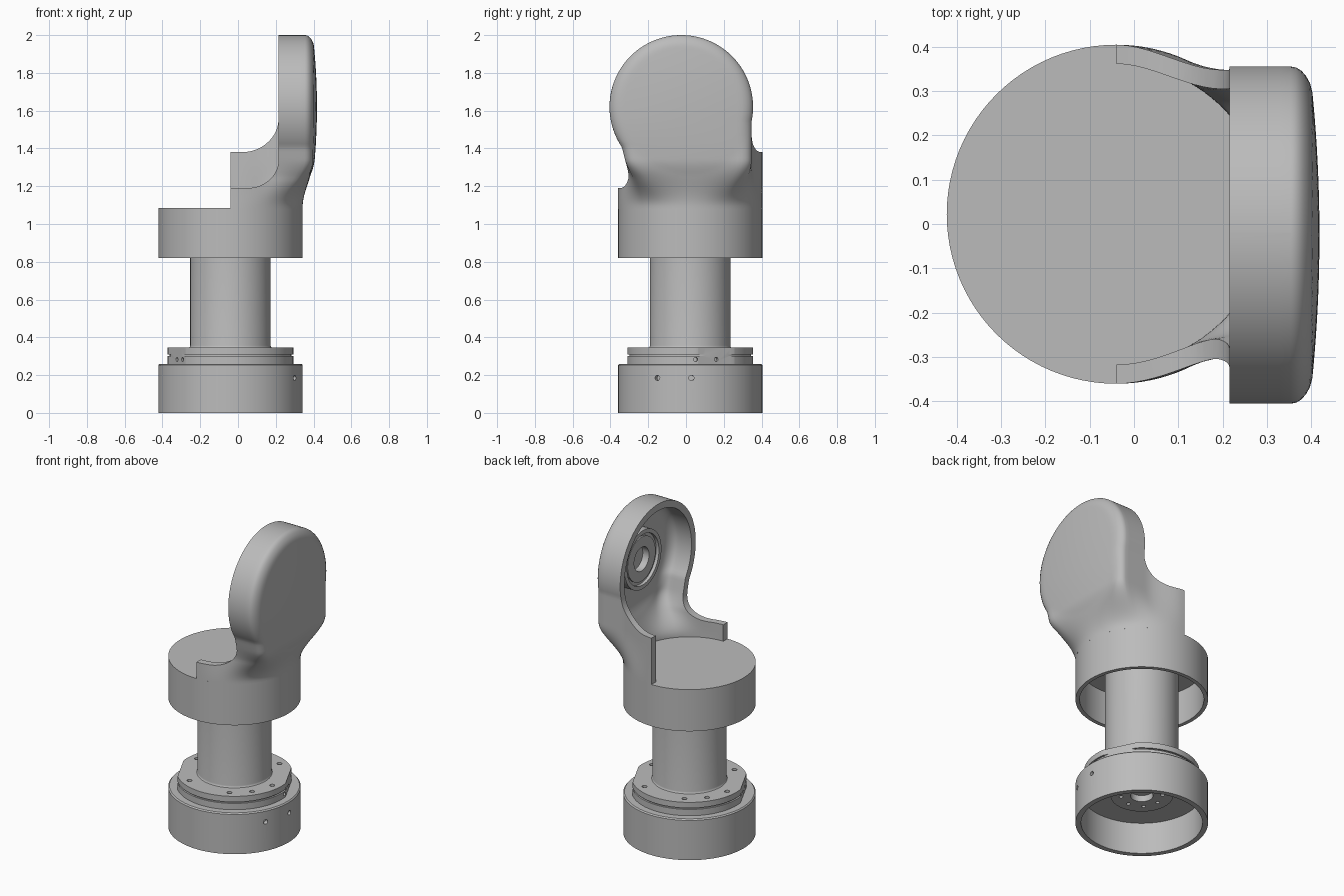
import bpy, bmesh
from math import sin, cos, pi, sqrt, hypot, radians
from mathutils import Matrix, Vector

if "Cube" in bpy.data.objects:
    bpy.data.objects.remove(bpy.data.objects["Cube"])

grey = bpy.data.materials.new("machined_grey")
grey.use_nodes = True
grey.diffuse_color = (0.5, 0.5, 0.5, 1)
grey.node_tree.nodes["Principled BSDF"].inputs["Base Color"].default_value = (0.5, 0.5, 0.5, 1)

AXIS = Matrix.Translation((-0.04, 0.022, 0))     # upright axis of the stand
R = 0.382                                        # radius of base and turret
HEAD_R, HEAD_Y, HEAD_Z = 0.38, -0.025, 1.62      # round head
HEAD_BACK = 0.215


def finish(bm, name):
    bmesh.ops.remove_doubles(bm, verts=bm.verts, dist=1e-5)
    bmesh.ops.recalc_face_normals(bm, faces=bm.faces)
    mesh = bpy.data.meshes.new(name)
    bm.to_mesh(mesh)
    bm.free()
    mesh.materials.append(grey)
    ob = bpy.data.objects.new(name, mesh)
    bpy.context.collection.objects.link(ob)
    return ob


def lathe(name, profile, closed=False, matrix=AXIS, steps=96):
    bm = bmesh.new()
    vs = [bm.verts.new((r, 0, z)) for r, z in profile]
    es = [bm.edges.new(p) for p in zip(vs, vs[1:])]
    if closed:
        es.append(bm.edges.new((vs[-1], vs[0])))
    bmesh.ops.spin(bm, geom=vs + es, cent=(0, 0, 0), axis=(0, 0, 1),
                   angle=2 * pi, steps=steps)
    bm.transform(matrix)
    return finish(bm, name)


def cut(target, cutter):
    mod = target.modifiers.new("cut", 'BOOLEAN')
    mod.operation, mod.solver, mod.object = 'DIFFERENCE', 'EXACT', cutter
    bpy.context.view_layer.objects.active = target
    bpy.ops.object.modifier_apply(modifier=mod.name)
    bpy.data.objects.remove(cutter)


def hole_cutter(places, radius, depth):
    bm = bmesh.new()
    for m in places:
        bmesh.ops.create_cone(bm, cap_ends=True, segments=16, radius1=radius,
                              radius2=radius, depth=depth, matrix=m)
    return finish(bm, "hole_cutter")


def upright(deg, r, z):
    return AXIS @ Matrix.Rotation(radians(deg), 4, 'Z') @ Matrix.Translation((r, 0, z))


def sideways(deg, r, z):
    return upright(deg, r, z) @ Matrix.Rotation(pi / 2, 4, 'Y')


def smoothstep(a, b, v):
    t = min(1, max(0, (v - a) / (b - a)))
    return t * t * (3 - 2 * t)


# Base: hollow cup with a bolted hub under its floor
base = lathe("base", [(0, 0.26), (0.375, 0.26), (R, 0.253), (R, 0), (0.35, 0),
                      (0.35, 0.2), (0.18, 0.2), (0.18, 0.18), (0.065, 0.18),
                      (0.065, 0.22), (0, 0.22)])
cut(base, hole_cutter([sideways(a, R, 0.185) for a in (-27, 1)], 0.014, 0.05))
cut(base, hole_cutter([upright(a, 0.12, 0.18) for a in range(0, 360, 45)], 0.012, 0.04))

# Flange: two rings with a groove between, two flats and bolt holes
flange = lathe("flange", [(0, 0.345), (0.333, 0.345), (0.333, 0.309), (0.322, 0.309),
                          (0.322, 0.3), (0.333, 0.3), (0.333, 0.255), (0, 0.255)])
bm = bmesh.new()
for a in (26, 206):
    bmesh.ops.create_cube(bm, size=1, matrix=upright(a, 0.815, 0.3))
cut(flange, finish(bm, "flat_cutter"))
bolts = [a + h for a in (59, 119, 146, 175) for h in (0, 180)]
cut(flange, hole_cutter([upright(a, 0.283, 0.345) for a in bolts], 0.015, 0.05))
cut(flange, hole_cutter([sideways(a, 0.32, 0.283) for a in (5, 26, 206, 218)], 0.011, 0.05))

# Column with a small foot fillet
foot = [(0.213 + 0.017 * (1 - sin(i * pi / 8)), 0.357 - 0.017 * cos(i * pi / 8))
        for i in range(5)]
lathe("column", [(0, 0.335), (0.23, 0.335)] + foot + [(0.213, 1.06), (0, 1.06)])

# Turret: inverted cup on top of the column
lathe("turret", [(0, 1.085), (R, 1.085), (R, 0.82), (0.358, 0.82), (0.358, 1.04), (0, 1.04)])


def section(z, th):
    """Outline of the arm at height z, moved inwards by th."""
    hr, cr = HEAD_R - th, R - th
    disc = sqrt(max(0, hr * hr - (z - HEAD_Z) ** 2))
    front = back = disc
    if z < HEAD_Z:                                # neck below the head
        front = max(disc, 0.275 + 0.25 * max(0, z - 1.25) - th)
        back = max(disc, 0.372 - th)
    mid, w = HEAD_Y + (back - front) / 2, (back + front) / 2
    k = smoothstep(1.09, 1.34, z)

    def head_x(u):
        r = hypot(w * u, z - HEAD_Z)
        d = hr - r if z > HEAD_Z else w * (1 - abs(u))
        f = max(0, 1 - max(0, d) / 0.06)
        return 0.418 - th - 0.02 * min(1, r / 0.36) ** 2 - 0.045 * (1 - sqrt(1 - f * f))

    def wall(side, t):
        x = -0.04 + t * (head_x(1) + 0.04)
        flare = smoothstep(-0.04, 0.2, x)
        return x, (0.022 + side * cr) * (1 - flare) + (mid + side * w) * flare

    nw, nc = 16, 28
    pts = [wall(1, i / nw) for i in range(nw)]
    pts += [(head_x(cos(pi * i / nc)), mid + w * cos(pi * i / nc)) for i in range(nc + 1)]
    pts += [wall(-1, i / nw) for i in reversed(range(nw))]
    out = []
    for i, (x, y) in enumerate(pts):              # blend round turret into head
        a = pi * i / (len(pts) - 1)
        cx, cy = -0.04 + cr * sin(a), 0.022 + cr * cos(a)
        out.append((cx + (x - cx) * k, cy + (y - cy) * k))
    if th:                                        # inner volume opens to the side
        out = [(-0.3, out[0][1])] + out + [(-0.3, out[-1][1])]
    return out


def arm_volume(name, th, bottom):
    hr = HEAD_R - th
    zs = [bottom + (HEAD_Z - bottom) * i / 36 for i in range(36)]
    zs += [HEAD_Z + hr * sin(radians(88.8) * i / 28) for i in range(29)]
    bm = bmesh.new()
    rows = [[bm.verts.new((x, y, z)) for x, y in section(z, th)] for z in zs]
    n = len(rows[0])
    for a, b in zip(rows, rows[1:]):
        for i in range(n):
            j = (i + 1) % n
            bm.faces.new((a[i], a[j], b[j], b[i]))
    bm.faces.new(rows[0])
    bm.faces.new(rows[-1])
    return finish(bm, name)


def side_cutter(y0, y1, x0, z0, z1):
    """Removes the arm left of a curved edge rising from a flat shoulder."""
    pts = [(-0.6, 2.2), (-0.6, z0)]
    pts += [(x0 + (HEAD_BACK - x0) * sin(i * pi / 32), z1 - (z1 - z0) * cos(i * pi / 32))
            for i in range(17)] + [(HEAD_BACK, 2.2)]
    bm = bmesh.new()
    face = bm.faces.new([bm.verts.new((x, y0, z)) for x, z in pts])
    ext = bmesh.ops.extrude_face_region(bm, geom=[face], use_keep_orig=True)
    moved = [v for v in ext["geom"] if isinstance(v, bmesh.types.BMVert)]
    bmesh.ops.translate(bm, verts=moved, vec=Vector((0, y1 - y0, 0)))
    return finish(bm, "side_cutter")


# Arm: thin shell that rises from the turret into the round head
arm = arm_volume("arm_shell", 0, 1.08)
cut(arm, arm_volume("arm_hollow", 0.043, 1.06))
cut(arm, side_cutter(-0.8, -0.02, 0.05, 1.19, 1.34))
cut(arm, side_cutter(-0.03, 0.8, 0.02, 1.38, 1.56))

# Bearing seat inside the head
seat = Matrix.Translation((0.39, HEAD_Y, HEAD_Z)) @ Matrix.Rotation(-pi / 2, 4, 'Y')
lathe("bearing_seat", [(0, 0.01), (0.075, 0.01), (0.075, 0.06), (0.14, 0.06),
                       (0.14, 0.05), (0.16, 0.05), (0.16, 0.07), (0.185, 0.07),
                       (0.185, 0), (0, 0)], matrix=seat)

# Smooth round surfaces, keep machined edges crisp
for ob in bpy.context.scene.objects:
    ob.select_set(ob.type == 'MESH')
bpy.context.view_layer.objects.active = arm
bpy.ops.object.shade_smooth_by_angle(angle=radians(30))
